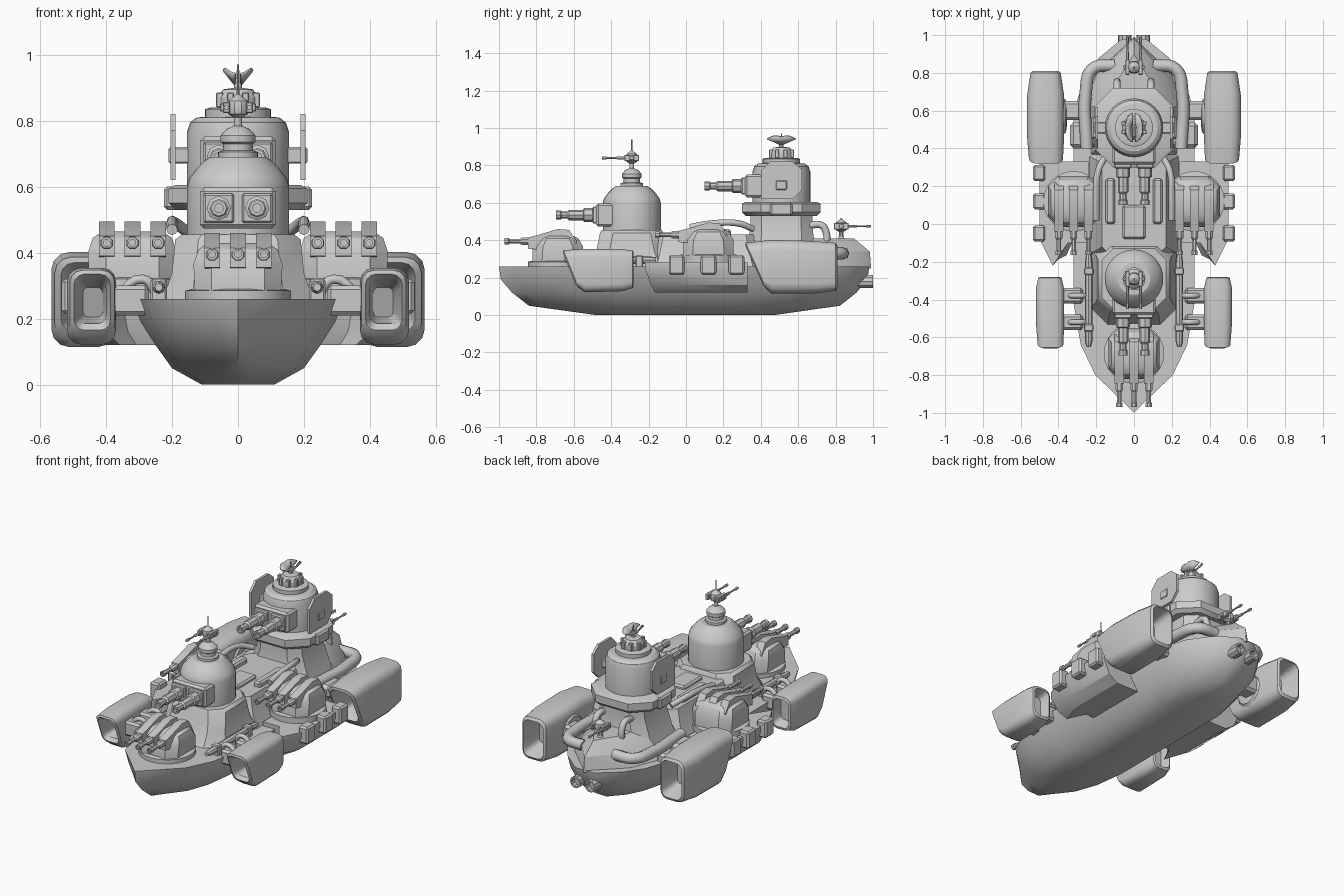
import bpy, bmesh, math
from mathutils import Vector, Matrix

if "Cube" in bpy.data.objects:
    bpy.data.objects.remove(bpy.data.objects["Cube"])

def make(name, bm, angle=32):
    bmesh.ops.recalc_face_normals(bm, faces=bm.faces)
    me = bpy.data.meshes.new(name)
    bm.to_mesh(me); bm.free()
    me.shade_smooth()
    me.set_sharp_from_angle(angle=math.radians(angle))
    ob = bpy.data.objects.new(name, me)
    bpy.context.collection.objects.link(ob)
    return ob

def loft(name, rings, angle=32):
    """Skin a stack of equal-length point rings and cap both ends."""
    bm = bmesh.new()
    vs = [[bm.verts.new(p) for p in r] for r in rings]
    n = len(rings[0])
    for a, b in zip(vs, vs[1:]):
        for i in range(n):
            j = (i + 1) % n
            bm.faces.new((a[i], a[j], b[j], b[i]))
    bm.faces.new(vs[0]); bm.faces.new(vs[-1])
    return make(name, bm, angle)

def box(name, x, y, z, bev=0.0):
    """Box from (min, max) pairs."""
    bm = bmesh.new()
    bmesh.ops.create_cube(bm, size=1)
    for v in bm.verts:
        v.co = [(a + b) / 2 + c * (b - a) for (a, b), c in zip((x, y, z), v.co)]
    if bev:
        bmesh.ops.bevel(bm, geom=bm.edges[:], offset=bev, segments=1, affect='EDGES')
    return make(name, bm)

def lathe(name, prof, at, axis=(0, 0, 1), n=24, phase=0.0):
    """Revolve (radius, distance) profile about an axis through a point."""
    q = Vector((0, 0, 1)).rotation_difference(Vector(axis))
    ang = [phase + 2 * math.pi * i / n for i in range(n)]
    return loft(name, [[Vector(at) + q @ Vector((r * math.cos(t), r * math.sin(t), h)) for t in ang]
                       for r, h in prof])

def chamfer_rect(hx, hy, c):
    return [(hx, -hy + c), (hx, hy - c), (hx - c, hy), (c - hx, hy),
            (-hx, hy - c), (-hx, c - hy), (c - hx, -hy), (hx - c, -hy)]

def block(name, at, levels):
    """Chamfered block from levels (z, half x, half y, chamfer)."""
    return loft(name, [[(at[0] + px, at[1] + py, z) for px, py in chamfer_rect(hx, hy, c)]
                       for z, hx, hy, c in levels])

def pipe(name, pts, r, n=10):
    cu = bpy.data.curves.new(name, 'CURVE')
    cu.dimensions = '3D'
    cu.bevel_depth, cu.bevel_resolution, cu.resolution_u, cu.use_fill_caps = r, 2, 6, True
    sp = cu.splines.new('BEZIER')
    sp.bezier_points.add(len(pts) - 1)
    for b, p in zip(sp.bezier_points, pts):
        b.co = p
        b.handle_left_type = b.handle_right_type = 'AUTO'
    ob = bpy.data.objects.new(name, cu)
    bpy.context.collection.objects.link(ob)

def barrel(name, at, length, r, d=-1):
    lathe(name, [(r, 0), (r, .5 * length), (r * .62, .56 * length), (r * .62, .86 * length),
                 (r * .85, .88 * length), (r * .85, length), (r * .5, length), (r * .5, .93 * length)],
          at, (0, d, 0), 8, math.pi / 8)

# hull: half outline mirrored, stacked in z
half = [(0, -1), (.22, -.93), (.64, -.8), (.88, -.64), (1, -.42), (1, .3), (1, .6),
        (.82, .77), (.58, .88), (.2, .98)]
outline = half + [(-x, y) for x, y in reversed(half[1:])]
loft('hull', [[(x * w, y * l, z) for x, y in outline] for z, w, l in
              [(0, .11, .48), (.025, .155, .66), (.05, .2, .84), (.12, .25, .93), (.19, .295, .99), (.26, .32, 1)]], 40)

# stern raised deck wedge
loft('stern_deck', [[(x * s, .62 + (y - .62) * t, z) for x, y in
                     [(-.27, .62), (-.2, .8), (0, .99), (.2, .8), (.27, .62)]]
                    for z, s, t in [(.25, 1, 1), (.34, .8, .98), (.41, .45, .75)]])

# central deckhouse and forward base
block('deckhouse', (0, .1), [(.25, .24, .3, .04), (.33, .2, .28, .04), (.43, .17, .26, .04)])
block('forward_base', (0, -.29), [(.25, .23, .25, .09), (.34, .2, .19, .07), (.44, .19, .17, .07), (.455, .17, .16, .06)])
box('deckhouse_hatch', (-.06, .06), (-.08, .1), (.42, .45), .01)
for s in (-1, 1):
    box('deckhouse_locker', sorted((s * .1, s * .15)), (0, .24), (.4, .46), .01)

# forward and rear towers
lathe('front_tower', [(.14, .44), (.155, .455), (.155, .6), (.148, .625), (.125, .655), (.1, .68), (.085, .69),
                      (.06, .69), (.06, .705), (.045, .71), (.045, .73), (.053, .735), (.053, .755), (.035, .775),
                      (.012, .785), (.012, .82)], (0, -.29, 0), n=32)
block('rear_tower_base', (0, .51), [(.25, .23, .22, .08), (.36, .19, .18, .07), (.48, .15, .165, .06), (.54, .15, .165, .06)])
block('rear_tower_platform', (0, .51), [(.53, .19, .19, .09), (.55, .21, .21, .1), (.595, .21, .21, .1), (.605, .19, .19, .09)])
lathe('rear_tower', [(.155, .6), (.155, .765), (.145, .795), (.125, .81), (.1, .812), (.1, .835), (.085, .84),
                     (.062, .84), (.062, .87), (.045, .895), (.012, .9), (.012, .93)], (0, .51, 0), n=32)
for i in range(8):
    a = math.pi * (i + .5) / 4
    x, y = .06 * math.cos(a), .51 + .06 * math.sin(a)
    box('dome_lug', (x - .011, x + .011), (y - .011, y + .011), (.84, .885), .003)

# tower gun mounts
for y0, z, nm in ((-.5, .535, 'front'), (.295, .69, 'rear')):
    box(nm + '_gun_housing', (-.115, .115), (y0 + .02, y0 + .18), (z - .062, z + .062), .012)
    for s in (-1, 1):
        box(nm + '_gun_mantlet', (s * .058 - .046, s * .058 + .046), (y0, y0 + .06), (z - .045, z + .045), .006)
        lathe(nm + '_gun', [(.037, 0), (.037, .05), (.028, .055), (.028, .13), (.019, .14), (.019, .17),
                            (.024, .175), (.024, .2), (.014, .2), (.014, .17)], (s * .058, y0 + .005, z), (0, -1, 0), 8)

# rear tower side panels
for s in (-1, 1):
    shape = [(.4, .62), (.57, .62), (.62, .67), (.62, .78), (.57, .82), (.45, .82), (.4, .77)]
    loft('side_panel', [[(s * x, y, z) for y, z in shape] for x in (.19, .205)])
    box('panel_arm', sorted((s * .14, s * .21)), (.48, .54), (.67, .72), .005)
    box('platform_locker', sorted((s * .17, s * .225)), (.45, .57), (.53, .6), .01)

# radar dish blades
for s in (-1, 1):
    bm = bmesh.new()
    arc = [math.pi * i / 10 for i in range(11)]
    lower = [bm.verts.new((s * (.006 + .036 * math.sin(t)), .51 - .075 * math.cos(t), .915 + .05 * math.sin(t) ** 2 * .8
                           + .03 * abs(math.cos(t)))) for t in arc]
    c = bm.verts.new((s * .006, .51, .91))
    for a, b in zip(lower, lower[1:]):
        bm.faces.new((a, b, c))
    dish = make('radar_dish', bm)
    m = dish.modifiers.new('thick', 'SOLIDIFY'); m.thickness = .006
lathe('radar_spike', [(.006, .9), (.003, .97)], (0, .51, 0), n=6)

# triple gun turrets
def turret(name, cx, cy, z0):
    lathe(name + '_ring', [(.16, z0 - .03), (.16, z0 + .01), (.14, z0 + .015)], (cx, cy, 0), n=24)
    block(name + '_body', (cx, cy), [(z0, .13, .135, .05), (z0 + .09, .135, .135, .055),
                                     (z0 + .135, .12, .11, .05), (z0 + .155, .09, .07, .03)])
    for k in (-1, 0, 1):
        x = cx + k * .078
        loft(name + '_breech', [[(x + e, cy + y, z0 + z) for y, z in
                                 [(-.16, .08), (-.16, .14), (-.1, .155), (0, .185), (.06, .18), (.1, .12), (.1, .06)]]
                                for e in (-.024, .024)])
        barrel(name + '_barrel', (x, cy - .1, z0 + .12), .185, .021)

turret('bow_turret', 0, -.685, .275)
for s in (-1, 1):
    turret('side_turret', s * .32, .12, .31)

# side sponsons with fenders
top = [(.24, .33), (.5, .33), (.5, -.08), (.43, -.22), (.35, -.1), (.24, -.1)]
for s in (-1, 1):
    loft('sponson', [[(s * (.24 + (x - .24) * k), .33 + (y - .33) * l, z) for x, y in top]
                     for z, k, l in [(.12, .62, .9), (.16, .85, .94), (.25, 1, 1), (.285, 1, 1)]])
    for y in (-.05, .12, .27):
        box('fender', sorted((s * .47, s * .535)), (y - .042, y + .042), (.215, .32), .01)

# engine pods: tubes running outside then back inside
def pod(name, s, rings, shear):
    out = []
    for i, (y, xc, zc, hw, hh) in enumerate(rings):
        k = shear if i < len(rings) / 2 - 1 else 0
        ring = []
        for a, b in ((1, 1), (-1, 1), (-1, -1), (1, -1)):
            r = min(hw, hh) * .55
            angs = [math.atan2(b, a) + math.radians(d) for d in (-45, -15, 15, 45)]
            for t in angs:
                x = a * (hw - r) + r * math.cos(t)
                z = b * (hh - r) + r * math.sin(t)
                ring.append((s * (xc + x), y - k * z, zc + z))
        out.append(ring)
    loft(name, out, 38)

for s in (-1, 1):
    pod('front_pod', s, [(-.46, .44, .25, .03, .045), (-.6, .445, .25, .045, .065), (-.625, .442, .25, .055, .085),
                         (-.615, .442, .247, .068, .1), (-.54, .444, .238, .074, .116), (-.34, .445, .24, .074, .112),
                         (-.285, .445, .245, .062, .1), (-.28, .445, .245, .052, .085), (-.34, .445, .245, .04, .065)], .4)
    pod('rear_pod', s, [(.6, .46, .26, .04, .06), (.42, .46, .265, .06, .08), (.365, .465, .265, .072, .105),
                        (.375, .466, .262, .09, .125), (.46, .468, .258, .098, .144), (.68, .468, .256, .098, .14),
                        (.8, .468, .258, .08, .128), (.81, .468, .258, .068, .112), (.68, .468, .258, .05, .08)], .45)
    # pod pylons
    for y in (-.52, -.38):
        box('front_pylon', sorted((s * .27, s * .4)), (y - .04, y + .04), (.21, .3), .012)
        pipe('pylon_brace', [(s * .24, y, .26), (s * .29, y, .32), (s * .38, y, .24)], .014)
    box('rear_pylon', sorted((s * .25, s * .4)), (.55, .65), (.2, .31), .015)
    lathe('pod_hub', [(.11, 0), (.085, .025), (.05, .03)], (s * .385, .57, .25), (-s, 0, 0), 12)
    box('rear_locker', sorted((s * .2, s * .34)), (.4, .54), (.25, .33), .02)
    # launch tubes along the foredeck
    lathe('launch_tube', [(.012, 0), (.02, .03), (.02, .44), (.014, .49)], (s * .24, -.65, .295), (0, 1, 0), 8)
    for y in (-.55, -.25):
        box('tube_clamp', sorted((s * .215, s * .265)), (y - .02, y + .02), (.25, .32), .006)
    # stern loop pipes and vent pipes
    pipe('loop_pipe', [(s * .25, .4, .33), (s * .255, .7, .33), (s * .22, .82, .33), (s * .1, .84, .33)], .033)
    pipe('vent_pipe', [(s * .09, .66, .48), (s * .09, .725, .48), (s * .09, .75, .44), (s * .09, .75, .37)], .019)
    pipe('feed_pipe', [(s * .2, .02, .47), (s * .2, .14, .49), (s * .19, .28, .49), (s * .15, .36, .46)], .017)
    # stern exhausts
    lathe('exhaust', [(.03, .84), (.036, .86), (.036, 1), (.026, 1), (.026, .97)], (s * .05, 0, .18), (0, 1, 0), 10)

# light twin guns on the front mast and stern
def light_gun(name, y, z, d):
    lathe(name + '_mount', [(.02, -.07), (.012, -.05), (.012, -.03), (.03, -.02), (.036, 0), (.03, .02), (.012, .034),
                            (.004, .04), (.003, .1 if d < 0 else .045)], (0, y, z), n=10)
    box(name + '_axle', (-.055, .055), (y - .012, y + .012), (z - .012, z + .012), .003)
    for s in (-1, 1):
        box(name + '_receiver', (s * .035 - .011, s * .035 + .011), (y - .04, y + .04), (z - .017, z + .017), .003)
        lathe(name + '_barrel', [(.008, 0), (.008, .08), (.005, .085), (.005, .13), (.008, .135), (.008, .16)],
              (s * .035, y, z), (0, d, 0), 6)

light_gun('mast_gun', -.29, .84, -1)
light_gun('stern_gun', .83, .475, 1)
